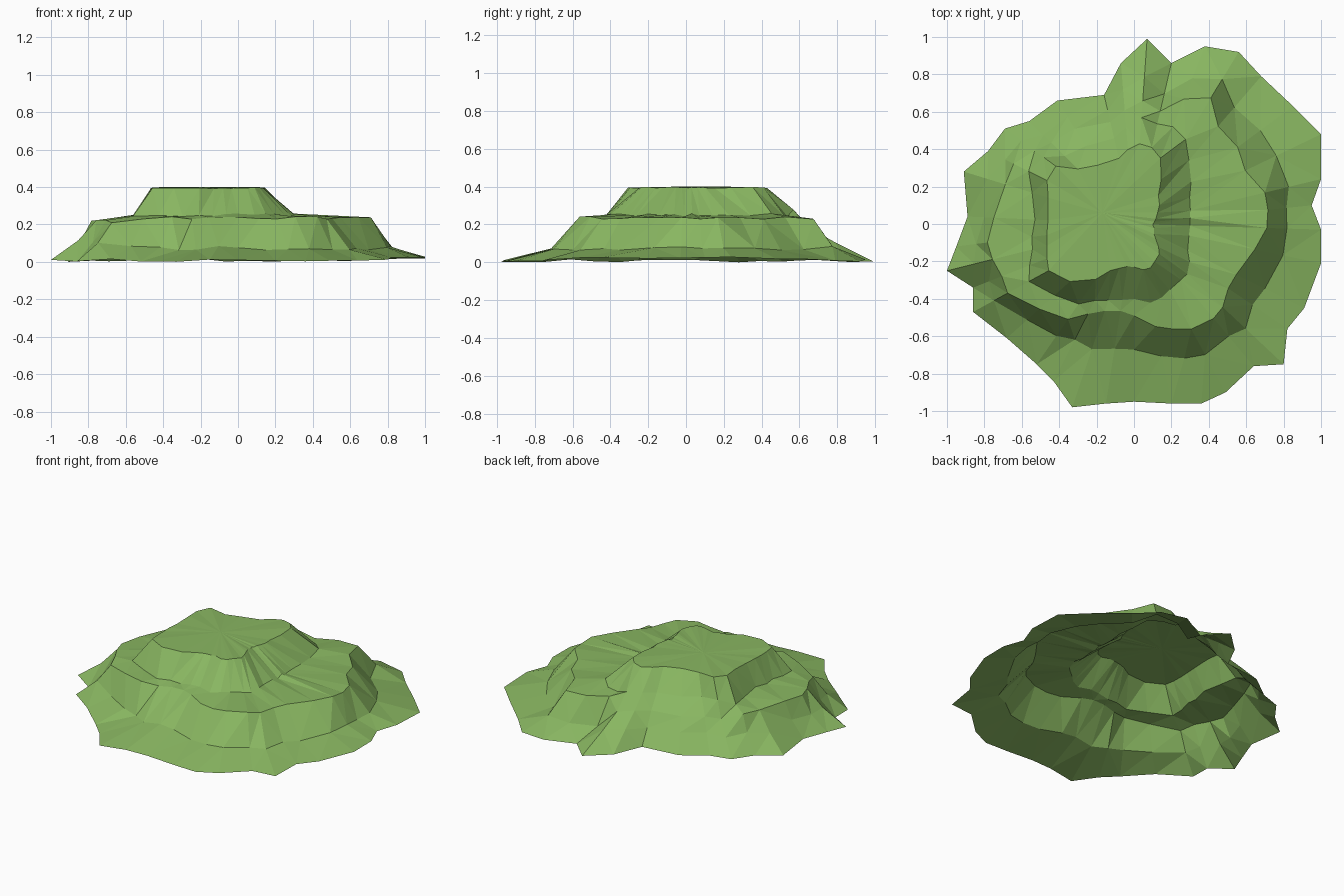
import bpy
import bmesh
import math
import random
from mathutils import Vector

random.seed(7)

default_cube = bpy.data.objects.get("Cube")
if default_cube:
    bpy.data.objects.remove(default_cube, do_unlink=True)

# Ground outline, in hundredths of a unit, clockwise from the rear tip
OUTLINE = [
    (7, 99), (20, 86), (38, 95), (56, 92), (68, 79), (85, 63),
    (100, 48), (100, 24), (95, 10), (100, -3), (100, -21), (91, -45),
    (82, -56), (80, -75), (64, -76), (49, -90), (36, -96), (20, -96),
    (0, -95), (-15, -96), (-33, -98), (-43, -84), (-52, -75), (-68, -61),
    (-86, -47), (-86, -34), (-100, -25), (-95, -12), (-89, 4), (-91, 28),
    (-78, 39), (-69, 51), (-56, 55), (-41, 66), (-16, 69), (-7, 86)]

# Distance from the middle to each contour, one value per outline point
PLATEAU_RIM = [
    43, 42, 38, 28, 20, 17, 14, 12, 11, 10, 11, 12, 14, 18, 21, 23, 25, 25,
    23, 23, 25, 28, 36, 46, 52, 50, 48, 47, 46, 48, 52, 52, 42, 37, 36, 40]
PLATEAU_FOOT = [
    57, 55, 56, 53, 45, 38, 33, 31, 30, 30, 30, 32, 36, 39, 39, 40, 42, 43,
    40, 41, 43, 46, 52, 57, 64, 60, 56, 55, 53, 57, 63, 60, 52, 49, 47, 52]
TERRACE_EDGE = [
    66, 62, 72, 79, 69, 69, 66, 72, 72, 71, 66, 61, 61, 65, 66, 64, 60, 56,
    49, 47, 49, 54, 62, 68, 77, 76, 78, 79, 75, 72, 72, 66, 62, 60, 56, 61]


def jitter(amount):
    return random.uniform(-amount, amount)


def column(point, rim, foot, edge):
    """Points of one radial slice, from the plateau down to the ground."""
    ground = Vector((point[0], point[1], 0)) / 100
    direction = ground.normalized()
    reach = ground.length
    rim, foot, edge = rim / 100, foot / 100, edge / 100
    base = edge + (reach - edge) * 0.4 + jitter(0.012)

    rear_slope = direction.y > 0.55 and direction.x < 0.1
    left_side = direction.x < -0.75
    foot_z = 0.28 if rear_slope else 0.255
    edge_z = 0.19 if rear_slope else 0.22 if left_side else 0.24
    base_z = 0.11 if rear_slope or left_side else 0.08
    ground_z = 0.026 if direction.x > 0.8 else 0.012

    slice_points = [(rim, 0.4, 0.004), (foot, foot_z, 0.008),
                    (edge, edge_z, 0.008), (base, base_z, 0.012),
                    (reach, ground_z, 0.008)]
    return [direction * r + Vector((0, 0, z + jitter(wobble)))
            for r, z, wobble in slice_points]


# Hill shell, open underneath
bm = bmesh.new()
columns = [[bm.verts.new(p) for p in column(*data)]
           for data in zip(OUTLINE, PLATEAU_RIM, PLATEAU_FOOT, TERRACE_EDGE)]
summit = bm.verts.new((-0.17, 0.06, 0.404))
for i, here in enumerate(columns):
    after = columns[(i + 1) % len(columns)]
    bm.faces.new((summit, after[0], here[0]))
    for k in range(len(here) - 1):
        bm.faces.new((here[k], after[k], after[k + 1], here[k + 1]))

# Facets and seating on the ground
bmesh.ops.triangulate(bm, faces=bm.faces[:], quad_method='SHORT_EDGE')
lowest = min(v.co.z for v in bm.verts)
for v in bm.verts:
    v.co.z -= lowest
bm.normal_update()
if sum(f.normal.z for f in bm.faces) < 0:
    bmesh.ops.reverse_faces(bm, faces=bm.faces[:])

mesh = bpy.data.meshes.new("grassy_hill")
bm.to_mesh(mesh)
bm.free()
hill = bpy.data.objects.new("grassy_hill", mesh)
bpy.context.collection.objects.link(hill)

# Grass colour
grass = bpy.data.materials.new("grass_green")
grass.use_nodes = True
colour = (0.25, 0.47, 0.12, 1)
grass.diffuse_color = colour
for node in grass.node_tree.nodes:
    if node.type == 'BSDF_PRINCIPLED':
        node.inputs["Base Color"].default_value = colour
        node.inputs["Roughness"].default_value = 0.9
mesh.materials.append(grass)
